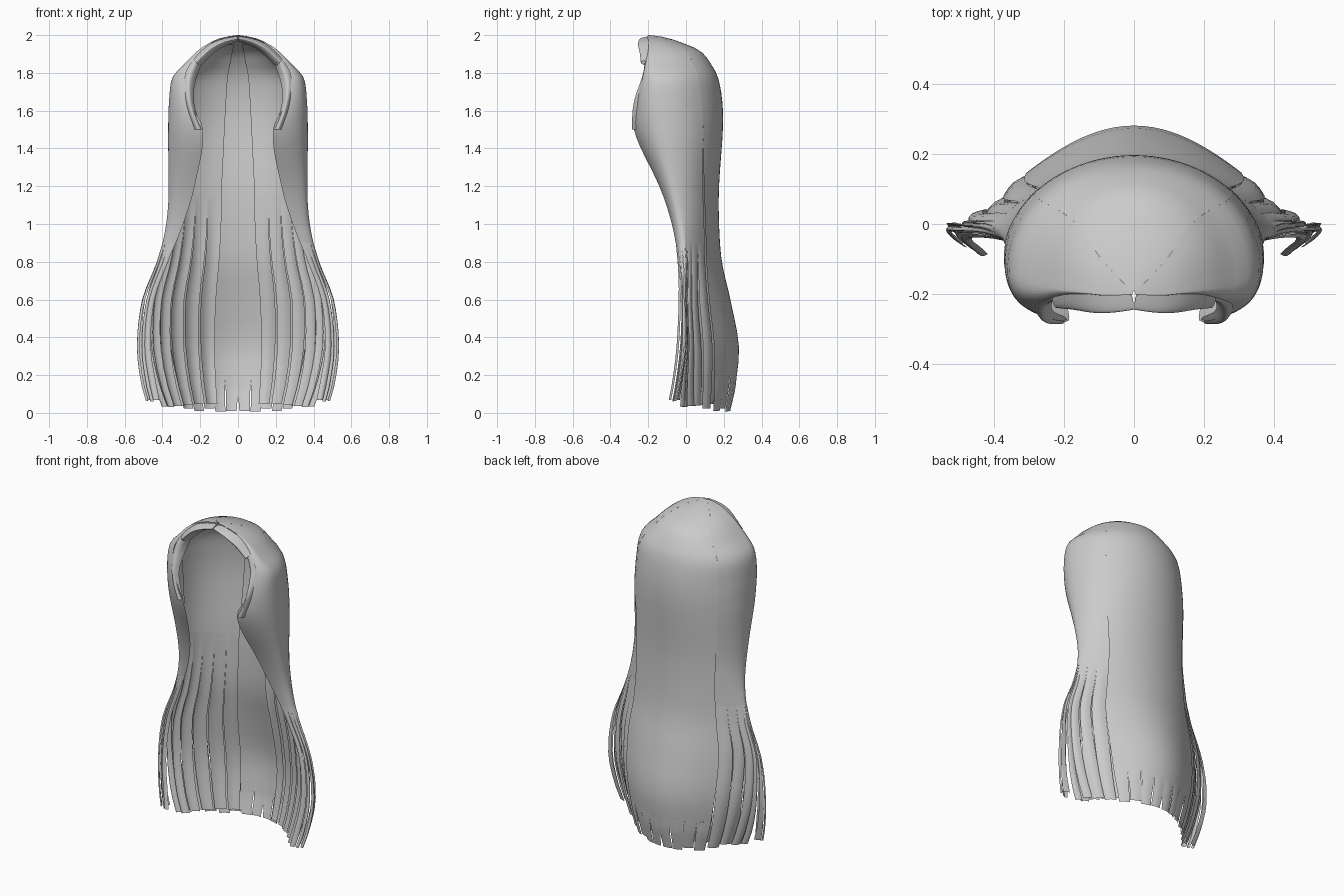
import bpy, bmesh, math, random
from mathutils import Vector

if "Cube" in bpy.data.objects:
    bpy.data.objects.remove(bpy.data.objects["Cube"])
random.seed(4)

hair = bpy.data.materials.new("grey_hair")
hair.use_nodes = True
hair.diffuse_color = (0.6, 0.6, 0.6, 1)
hair.node_tree.nodes["Principled BSDF"].inputs["Base Color"].default_value = (0.6, 0.6, 0.6, 1)

# Level: height, half width, back y, side y, front edge x, front edge y, back pinch
LEVELS = [
    (2.0, .004, -.19, -.2, .004, -.2, 1),
    (1.99, .07, -.12, -.2, .07, -.205, .85),
    (1.97, .13, -.05, -.195, .12, -.2, .8),
    (1.92, .21, .07, -.185, .19, -.2, .8),
    (1.85, .28, .13, -.17, .25, -.215, .85),
    (1.78, .345, .168, -.14, .28, -.23, .95),
    (1.65, .365, .192, -.12, .26, -.26, 1),
    (1.5, .37, .195, -.1, .185, -.275, 1),
    (1.2, .375, .175, -.06, .23, -.15, 1.1),
    (1.0, .39, .175, -.02, .29, -.085, 1.4),
    (.8, .435, .19, 0, .37, -.05, 2),
    (.6, .505, .235, 0, .44, -.035, 2.7),
    (.35, .53, .28, 0, .46, -.045, 3.2),
    (.15, .505, .262, -.03, .43, -.07, 3),
    (0, .46, .23, -.06, .4, -.1, 2.6),
]


def slope(i, k):
    a, b = LEVELS[max(i - 1, 0)], LEVELS[min(i + 1, len(LEVELS) - 1)]
    return (b[k] - a[k]) / (b[0] - a[0])


def level(z):
    """Smoothly interpolated shape values at height z."""
    z = min(max(z, 0), 2)
    i = next(i for i in range(len(LEVELS) - 1) if LEVELS[i + 1][0] <= z)
    a, b = LEVELS[i], LEVELS[i + 1]
    h = b[0] - a[0]
    t = (z - a[0]) / h
    f = t * t * (3 - 2 * t)
    return [a[k] + (b[k] - a[k]) * f
            + h * (slope(i, k) * t * (1 - t) ** 2 - slope(i + 1, k) * t * t * (1 - t))
            for k in range(1, 7)]


def shell(u, z, depth=0):
    """Cape surface: u = 0 back centre, 1 side, 2 front edge."""
    w, back, side, ex, ey, pinch = level(z)
    if u <= 1:
        a = u * math.pi / 2
        c = max(math.cos(a), 0)
        x, y = w * math.sin(a), side + (back - side) * c ** pinch
        return Vector((x - depth * math.sin(a), y - depth * c, z))
    t = u - 1
    p, q, r = Vector((w, side)), Vector((w, side * .2 + ey * .8)), Vector((ex, ey))
    v = p * (1 - t) ** 2 + q * 2 * t * (1 - t) + r * t * t
    return Vector((v.x - depth * (1 - t), v.y + depth * t, z))


def finish(name, rows):
    """Skin a grid of points, mirror it and shade it smooth."""
    bm = bmesh.new()
    grid = [[bm.verts.new(p) for p in row] for row in rows]
    for a, b in zip(grid, grid[1:]):
        for i in range(len(a) - 1):
            bm.faces.new((a[i], b[i], b[i + 1], a[i + 1]))
    mesh = bpy.data.meshes.new(name)
    bm.to_mesh(mesh)
    bm.free()
    obj = bpy.data.objects.new(name, mesh)
    bpy.context.collection.objects.link(obj)
    mesh.materials.append(hair)
    mirror = obj.modifiers.new("mirror", "MIRROR")
    mirror.use_clip = True
    mirror.merge_threshold = .001
    bpy.ops.object.select_all(action="DESELECT")
    bpy.context.view_layer.objects.active = obj
    obj.select_set(True)
    bpy.ops.object.shade_smooth_by_angle(angle=math.radians(50))
    return obj


def sheet(name, start, end, top, bottom, depth, cols=10, steps=28, bulge=0):
    """Panel of the cape; start, end and depth are functions of height."""
    rows = []
    for j in range(steps + 1):
        f = j / steps
        z = top - (top - bottom) * f ** 1.5
        a, b = start(z), end(z)
        puff = bulge * min(f * 2, 1)
        rows.append([shell(a + (b - a) * i / cols, z,
                           depth(z) - puff * math.sin(math.pi * i / cols))
                     for i in range(cols + 1)])
    return finish(name, rows)


def strands(name, count, start, end, top, bottom, base, depth, gap, bulge=.01):
    """Row of locks that part from a panel's lower edge and narrow to the tips."""
    for n in range(count):
        tip = bottom + random.uniform(0, .02)
        sway = random.uniform(-.1, .1)
        shift = depth + random.uniform(-bulge, bulge)

        def fall(z):
            return min(max((top - z) / (top - bottom), 0), 1)

        def edge(k, sign):
            def at(z):
                a, b = start(z), end(z)
                step = (b - a) / count
                wave = sway * math.sin(fall(z) * 5 + n)
                return a + step * (n + k + (wave + sign * gap) * fall(z))
            return at

        sheet(f"{name}_{n + 1}", edge(0, 1), edge(1, -1), top, tip,
              lambda z: base + (shift - base) * min(fall(z) * 2, 1),
              cols=4, steps=16, bulge=bulge)


def ribbon(name, outer, inner, bulge):
    """Short curled lock between two edge paths."""
    rows = []
    for a, b in zip(outer, inner):
        a, b = Vector(a), Vector(b)
        rows.append([a.lerp(b, i / 4) + Vector((0, -bulge * math.sin(math.pi * i / 4), 0))
                     for i in range(5)])
    obj = finish(name, rows)
    sub = obj.modifiers.new("smooth", "SUBSURF")
    sub.levels = sub.render_levels = 2


def const(v):
    return lambda z: v


def split(z):
    return .33 + .22 * min(z / 1.4, 1)


def under(z):
    return .01 * min(max((1.45 - z) / .3, 0), 1)


def lining_edge(z):
    return .09 + .07 * min((2 - z) / .8, 1)


def side_end(z):
    return .7 + .3 * min(z / .9, 1)


# Outer layer: back panel with ragged tips, and side panels parting into locks
sheet("back_hair", const(0), split, 2, .2, const(0), cols=12, steps=36)
strands("back_tip", 4, const(0), split, .2, .005, 0, 0, .04, bulge=.003)
sheet("side_hair", split, const(2), 2, .9, under, cols=20, steps=32)
strands("side_lock", 4, split, side_end, .9, .02, .01, .015, .05)
strands("front_lock", 4, side_end, const(2), .9, .05, .01, .004, .06)

# Inner layer: lining behind the face and the locks below it
sheet("inner_hair", lining_edge, const(.9), 1.95, 1.15, const(.03), cols=10)
strands("inner_lock", 5, lining_edge, lambda z: .65 + .25 * min(z / 1.15, 1),
        1.15, .03, .03, .04, .06)

# Rolled fringe along the crown rim
ribbon("fringe_roll",
       [(.002, -.19, 1.995), (.07, -.2, 1.985), (.13, -.2, 1.965), (.18, -.19, 1.935), (.24, -.19, 1.875)],
       [(.002, -.19, 1.965), (.06, -.2, 1.95), (.11, -.2, 1.92), (.15, -.19, 1.885), (.2, -.18, 1.83)],
       .06)

# Curled locks framing the face
ribbon("face_lock",
       [(.24, -.19, 1.88), (.3, -.2, 1.79), (.29, -.24, 1.68), (.265, -.255, 1.58), (.24, -.24, 1.5)],
       [(.19, -.18, 1.85), (.225, -.19, 1.77), (.24, -.24, 1.68), (.225, -.255, 1.59), (.185, -.265, 1.5)],
       .035)
